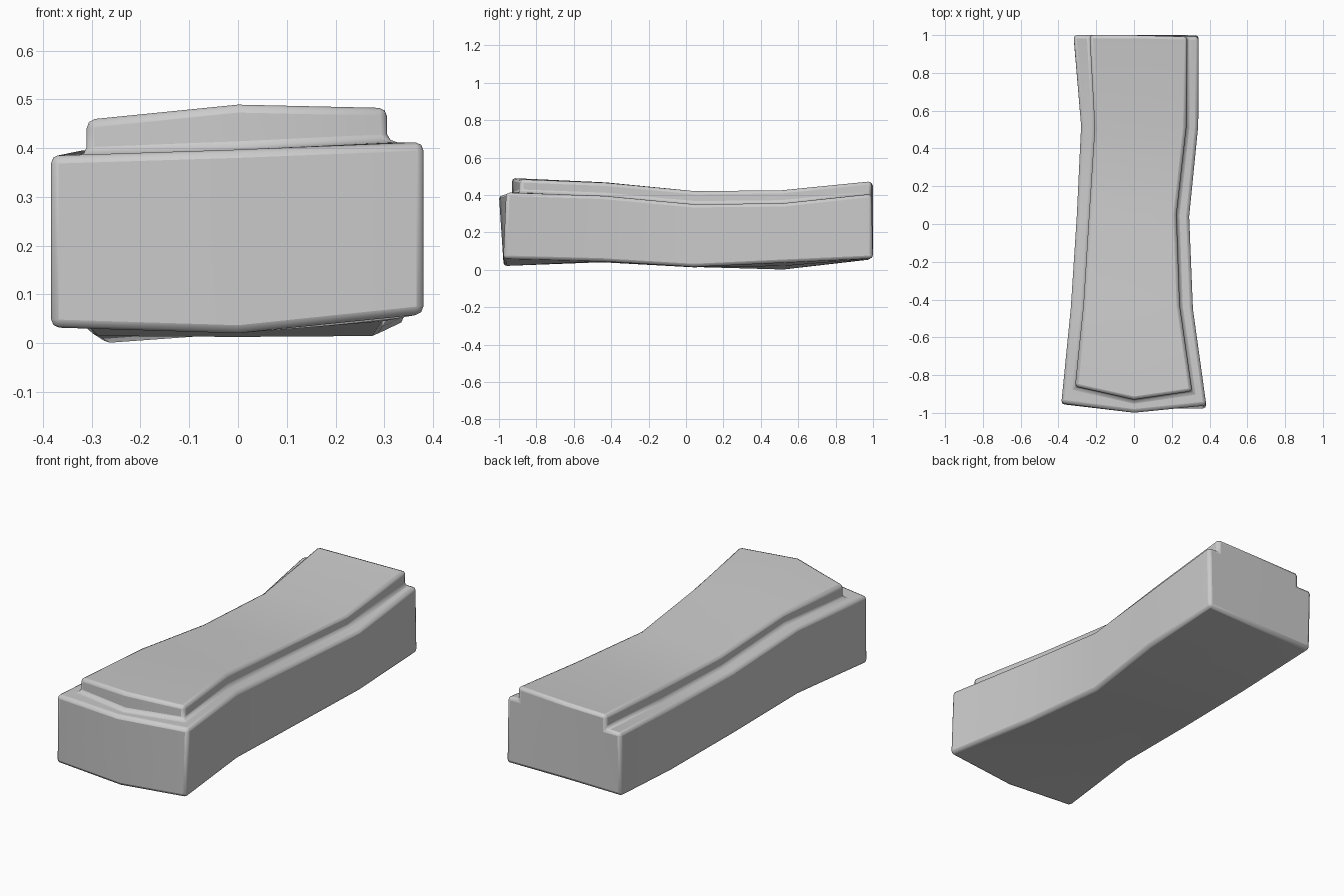
import bpy, bmesh

if "Cube" in bpy.data.objects:
    bpy.data.objects.remove(bpy.data.objects["Cube"])

# Stations from front to back; each triple is (left, centre, right)
Y = [(-0.95, -1.0, -0.96), (-0.45,) * 3, (0.04,) * 3, (0.52,) * 3, (1.0, 1.0, 0.992)]
Y_BOTTOM = [(-0.955, -0.975, -0.977), *Y[1:4], (0.99, 0.992, 1.0)]
Y_SLAB = [(-0.86, -0.93, -0.885), (-0.43,) * 3, (0.05,) * 3, (0.51,) * 3, Y[4]]

BODY_X = [(-0.385, 0.383), (-0.335, 0.312), (-0.303, 0.292), (-0.28, 0.34), (-0.32, 0.342)]
SLAB_X = [(-0.312, 0.308), (-0.268, 0.242), (-0.238, 0.225), (-0.208, 0.277), (-0.235, 0.282)]

BOTTOM_Z = [(0.032, 0.02, 0.06), (0.045, 0.04, 0.045), (0.015, 0.013, 0.015),
            (0.0, 0.02, 0.038), (0.055, 0.058, 0.06)]
LEDGE_Z = [(0.385, 0.397, 0.412), (0.395, 0.395, 0.395), (0.345, 0.347, 0.35),
           (0.337, 0.346, 0.355), (0.388, 0.392, 0.405)]
SLAB_Z = [(0.458, 0.49, 0.483), (0.462, 0.467, 0.465), (0.415, 0.418, 0.42),
          (0.412, 0.42, 0.425), (0.46, 0.464, 0.473)]

bm = bmesh.new()


def layer(xs, ys, zs):
    return [[bm.verts.new((x, y, z)) for x, y, z in zip((l, 0, r), yy, zz)]
            for (l, r), yy, zz in zip(xs, ys, zs)]


def rim(g):
    """Left side, front and right side of a layer, starting at the back left."""
    return [g[i][0] for i in range(4, -1, -1)] + [g[0][1]] + [g[i][2] for i in range(5)]


def strip(a, b):
    for i in range(len(a) - 1):
        bm.faces.new((a[i], a[i + 1], b[i + 1], b[i]))


# Bottom, outer ledge, raised slab base and raised slab top
bottom = layer(BODY_X, Y_BOTTOM, BOTTOM_Z)
ledge = layer(BODY_X, Y, LEDGE_Z)
base = layer(SLAB_X, Y_SLAB, LEDGE_Z)
top = layer(SLAB_X, Y_SLAB, SLAB_Z)

for lower, upper in ((bottom, ledge), (ledge, base), (base, top)):
    strip(rim(lower), rim(upper))
for grid in (bottom, top):
    for i in range(4):
        strip(grid[i], grid[i + 1])

# Back end, split at the centre line
for c in (0, 2):
    bm.faces.new((bottom[4][1], bottom[4][c], ledge[4][c], base[4][c], top[4][c], top[4][1]))

# Remove the unused interior points
bmesh.ops.delete(bm, geom=[v for v in bm.verts if not v.link_faces], context='VERTS')
bmesh.ops.recalc_face_normals(bm, faces=bm.faces)

mesh = bpy.data.meshes.new("stepped_stone_block")
bm.to_mesh(mesh)
bm.free()
block = bpy.data.objects.new("stepped_stone_block", mesh)
bpy.context.collection.objects.link(block)

# Rounded edges and shading
bevel = block.modifiers.new("edge_rounding", 'BEVEL')
bevel.width = 0.017
bevel.segments = 2
bevel.limit_method = 'ANGLE'
bevel.angle_limit = 0.75
bpy.context.view_layer.objects.active = block
block.select_set(True)
bpy.ops.object.shade_smooth_by_angle(angle=0.7)
